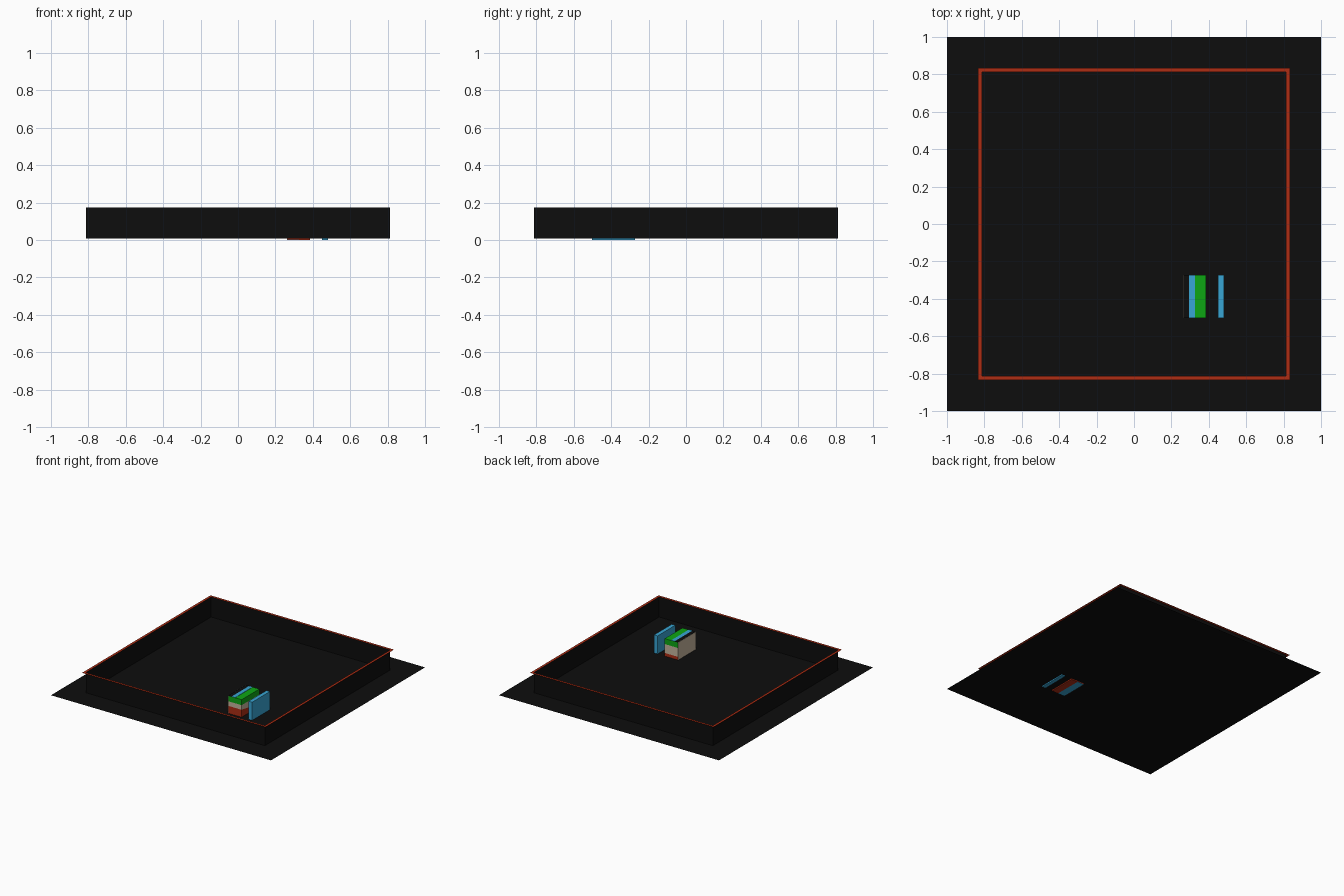
import bpy, bmesh

if "Cube" in bpy.data.objects:
    bpy.data.objects.remove(bpy.data.objects["Cube"])

def mat(name, rgb):
    m = bpy.data.materials.new(name)
    m.diffuse_color = (*rgb, 1)
    m.use_nodes = True
    m.node_tree.nodes["Principled BSDF"].inputs["Base Color"].default_value = m.diffuse_color
    return m

BLACK = mat("black", (0.004, 0.004, 0.004))
RUST = mat("rust red", (0.42, 0.026, 0.007))
GREEN = mat("green", (0.004, 0.38, 0.007))
BLUE = mat("sky blue", (0.04, 0.38, 0.66))
TAN = mat("tan", (0.56, 0.46, 0.34))

def finish(bm, name, m):
    me = bpy.data.meshes.new(name)
    bm.to_mesh(me)
    bm.free()
    ob = bpy.data.objects.new(name, me)
    me.materials.append(m)
    bpy.context.collection.objects.link(ob)
    return ob

def square(bm, r, z):
    return [bm.verts.new((x * r, y * r, z)) for x, y in ((-1, -1), (1, -1), (1, 1), (-1, 1))]

def band(name, r0, z0, r1, z1, m):
    """Square sheet ring between two square loops."""
    bm = bmesh.new()
    a, b = square(bm, r0, z0), square(bm, r1, z1)
    for i in range(4):
        j = (i + 1) % 4
        bm.faces.new((a[i], a[j], b[j], b[i]))
    return finish(bm, name, m)

Y0, Y1 = -0.503, -0.273      # depth shared by all small blocks

def block(name, x0, x1, front, back, m, y0=Y0, y1=Y1):
    """Block whose bottom and top heights may differ front to back."""
    bm = bmesh.new()
    prof = [(y0, front[0]), (y1, back[0]), (y1, back[1]), (y0, front[1])]
    a = [bm.verts.new((x0, y, z)) for y, z in prof]
    b = [bm.verts.new((x1, y, z)) for y, z in prof]
    bm.faces.new(a)
    bm.faces.new(b)
    for i in range(4):
        j = (i + 1) % 4
        bm.faces.new((a[i], a[j], b[j], b[i]))
    bmesh.ops.recalc_face_normals(bm, faces=bm.faces)
    return finish(bm, name, m)

# ground sheet, low enclosure walls and coloured rim
Z, TOP = 0.009, 0.174
bm = bmesh.new()
bm.faces.new(square(bm, 1.0, Z))
finish(bm, "floor_sheet", BLACK)
band("enclosure_walls", 0.814, Z, 0.814, TOP, BLACK)
band("wall_rim", 0.814, TOP, 0.834, TOP, RUST)

# layered block
X0, X1, H = 0.264, 0.385, 0.153
block("red_layer", X0, X1, (0.002, 0.07), (0.002, 0.035), RUST)
block("tan_layer", X0, X1, (0.07, 0.108), (0.035, 0.108), TAN)
block("green_layer", X0, X1, (0.108, H), (0.108, H), GREEN)

# plates on the block: tan side, dark and blue top strips, blue underside
full = (0.0, H + 0.001)
block("tan_side_plate", 0.262, X0, full, full, TAN)
cap = (H, H + 0.002)
block("dark_top_strip", X0, 0.294, cap, cap, BLACK)
block("blue_top_strip", 0.294, 0.326, cap, cap, BLUE)
base = (0.0, 0.002)
block("blue_under_plate", X0, 0.326, base, base, BLUE)
block("red_under_plate", 0.326, X1, base, base, RUST)

# free-standing panel beside the block
panel = (0.0, 0.158)
block("blue_panel", 0.449, 0.481, panel, panel, BLUE)
